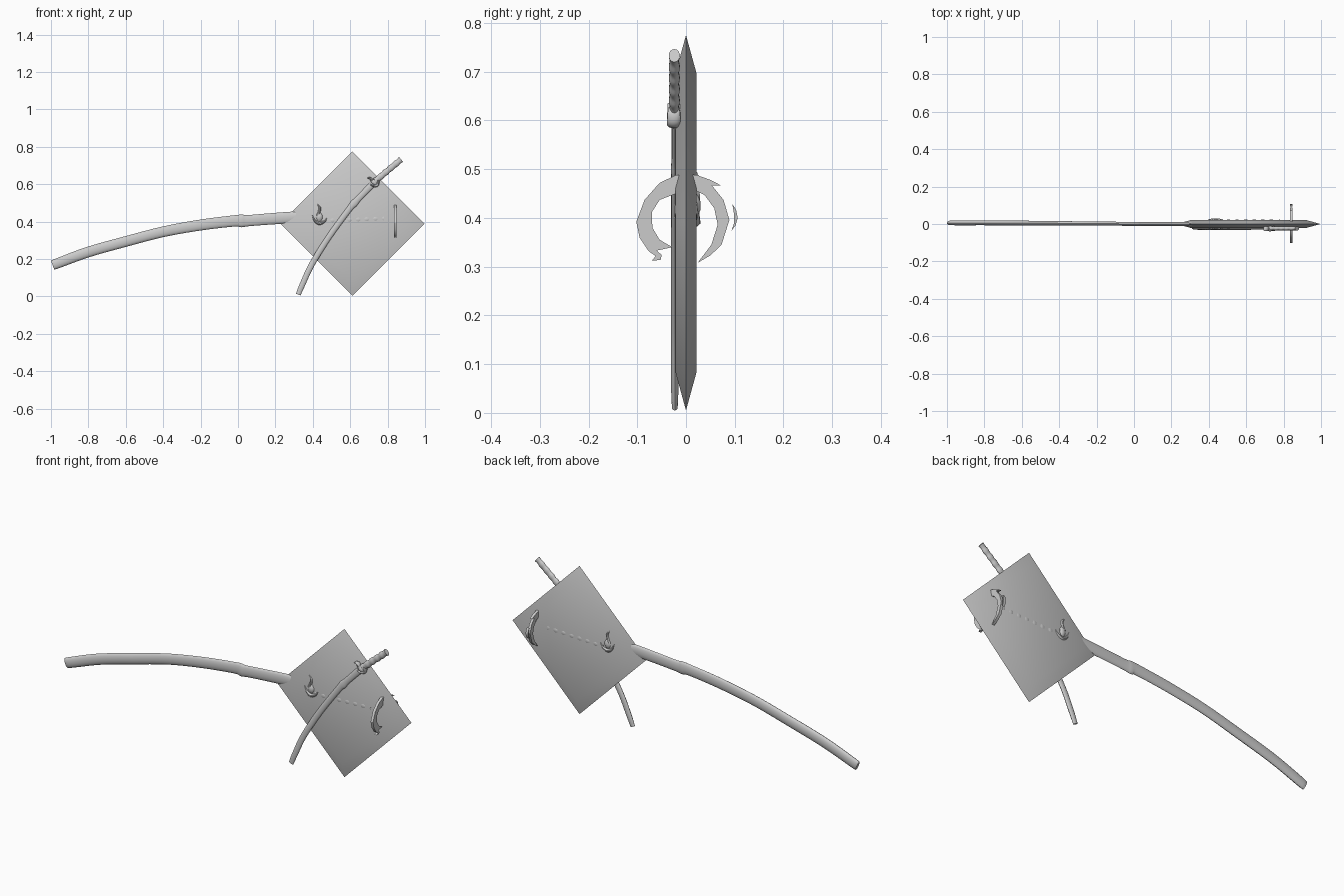
import bpy, bmesh, math
from mathutils import Vector

if "Cube" in bpy.data.objects:
    bpy.data.objects.remove(bpy.data.objects["Cube"])


def finish(name, bm, angle=40):
    bmesh.ops.recalc_face_normals(bm, faces=bm.faces)
    me = bpy.data.meshes.new(name)
    bm.to_mesh(me)
    bm.free()
    ob = bpy.data.objects.new(name, me)
    bpy.context.collection.objects.link(ob)
    bpy.ops.object.select_all(action='DESELECT')
    ob.select_set(True)
    bpy.context.view_layer.objects.active = ob
    bpy.ops.object.shade_smooth_by_angle(angle=math.radians(angle))
    return ob


def spline(pts, sub):
    """Catmull-Rom through tuples of any length."""
    pts = [Vector(p) for p in pts]
    ext = [2 * pts[0] - pts[1]] + pts + [2 * pts[-1] - pts[-2]]
    out = []
    for i in range(1, len(ext) - 2):
        a, b, c, d = ext[i - 1:i + 3]
        for k in range(sub):
            t = k / sub
            out.append(0.5 * (2 * b + (c - a) * t + (2 * a - 5 * b + 4 * c - d) * t * t
                              + (3 * b - a - 3 * c + d) * t ** 3))
    return out + [pts[-1]]


def loft(name, stations, sub=5, sides=14):
    """Elliptical sweep in the xz plane; station = (x, z, y, half width, half depth)."""
    st = spline([s[:2] + s[2:4] for s in stations], sub)
    dep = spline([(s[4], 0) for s in stations], sub)
    bm, rings = bmesh.new(), []
    for i, s in enumerate(st):
        a, b = st[max(i - 1, 0)], st[min(i + 1, len(st) - 1)]
        t = Vector((b[0] - a[0], b[1] - a[1])).normalized()
        ring = []
        for k in range(sides):
            c = math.cos(2 * math.pi * k / sides) * s[3]
            d = math.sin(2 * math.pi * k / sides) * dep[i][0]
            ring.append(bm.verts.new((s[0] - t.y * c, s[2] + d, s[1] + t.x * c)))
        rings.append(ring)
    for r, q in zip(rings, rings[1:]):
        for k in range(sides):
            j = (k + 1) % sides
            bm.faces.new((r[k], r[j], q[j], q[k]))
    bm.faces.new(rings[0])
    bm.faces.new(rings[-1])
    return finish(name, bm)


def grip(name, p0, p1, y, hw, hd, wraps):
    """Cord-wrapped handle with a swollen end cap."""
    st, n = [], wraps * 2
    for i in range(n + 1):
        u = i / n
        f = 1.0 if i % 2 == 0 else 0.84
        st.append((p0[0] + (p1[0] - p0[0]) * u, p0[1] + (p1[1] - p0[1]) * u,
                   y, hw * f, hd * f))
    return loft(name, st, sub=3)


def guard(name, cx, cz, y, ang, s, hd):
    """Collar with two swept horns; s is the horn reach."""
    ca, sa = math.cos(ang), math.sin(ang)

    def pt(u, v, w, d):
        return (cx + s * (u * ca - v * sa), cz + s * (u * sa + v * ca), y, s * w, d)
    loft(name + "_collar", [pt(-.25, 0, .35, hd * .75), pt(-.1, 0, .5, hd), pt(.1, 0, .5, hd),
                            pt(.25, 0, .3, hd * .8)], sub=3)
    loft(name + "_upper_horn", [pt(-.12, .1, .2, hd), pt(0, .45, .17, hd * .95),
                                pt(.02, .75, .15, hd * .95), pt(-.15, 1, .06, hd * .8)], sub=4)
    loft(name + "_lower_horn", [pt(-.55, .12, .05, hd * .8), pt(-.35, -.3, .15, hd * .95),
                                pt(0, -.5, .2, hd), pt(.4, -.35, .13, hd * .95),
                                pt(.6, -.05, .05, hd * .8)], sub=4)


def plate(name, outline, x, thick):
    """Flat yz outline extruded along x."""
    bm = bmesh.new()
    f = bm.faces.new([bm.verts.new((x - thick / 2, y, z)) for y, z in outline])
    ex = bmesh.ops.extrude_face_region(bm, geom=[f])
    bmesh.ops.translate(bm, vec=(thick, 0, 0),
                        verts=[v for v in ex['geom'] if isinstance(v, bmesh.types.BMVert)])
    return finish(name, bm, 30)


# diamond body with bevelled rim
bm = bmesh.new()
rings = [[bm.verts.new((.612 + r * dx, y, .39 + r * dz))
          for dx, dz in ((1, 0), (0, 1), (-1, 0), (0, -1))]
         for y, r in ((-.022, .305), (0, .385), (.022, .305))]
for a, b in zip(rings, rings[1:]):
    for k in range(4):
        j = (k + 1) % 4
        bm.faces.new((a[k], a[j], b[j], b[k]))
bm.faces.new(rings[0])
bm.faces.new(rings[2])
finish("diamond_body", bm)

# long curved sheath running into the diamond
loft("long_sheath", [(-.991, .167, .006, .025, .010), (-.96, .179, .006, .027, .013),
                     (-.8, .238, .006, .028, .013), (-.6, .294, .005, .028, .013),
                     (-.4, .346, .004, .028, .012), (-.2, .382, .002, .029, .011),
                     (-.02, .404, .001, .030, .011), (.02, .404, 0, .034, .012),
                     (.05, .405, 0, .030, .010), (.15, .413, 0, .030, .010),
                     (.3, .423, 0, .031, .011), (.43, .425, 0, .03, .012)])
guard("long_guard", .435, .425, 0, 0, .068, .030)
grip("long_grip", (.46, .405), (.78, .417), 0, .028, .0245, 7)

# short curved sword lying across the front
loft("short_sheath", [(.322, .010, -.023, .013, .006), (.345, .065, -.023, .015, .008),
                      (.395, .172, -.023, .0155, .008), (.488, .321, -.023, .0155, .008),
                      (.594, .466, -.023, .016, .008), (.62, .497, -.023, .0195, .008),
                      (.645, .524, -.023, .016, .007), (.715, .597, -.023, .017, .007)])
guard("short_guard", .728, .610, -.025, math.radians(47), .042, .014)
grip("short_grip", (.735, .618), (.872, .733), -.024, .0175, .0115, 5)

# crescent ornaments standing across the right corner
plate("front_crescent", [(0, .490), (-.02, .488), (-.054, .472), (-.085, .437), (-.102, .392),
                         (-.095, .359), (-.076, .331), (-.062, .322), (-.070, .312),
                         (-.052, .314), (-.050, .324), (-.060, .333), (-.028, .340),
                         (-.054, .355), (-.069, .38), (-.070, .412), (-.054, .437),
                         (-.02, .450), (0, .452)], .841, .014)
plate("back_crescent", [(0, .490), (.022, .488), (.05, .478), (.073, .466), (.053, .467),
                        (.077, .437), (.089, .396), (.073, .345), (.050, .323), (.024, .308),
                        (.052, .345), (.065, .386), (.058, .42), (.038, .447), (.022, .455),
                        (0, .457)], .841, .014)
plate("back_sliver", [(.095, .429), (.103, .416), (.106, .400), (.102, .385), (.093, .373),
                      (.098, .388), (.099, .405)], .841, .014)
